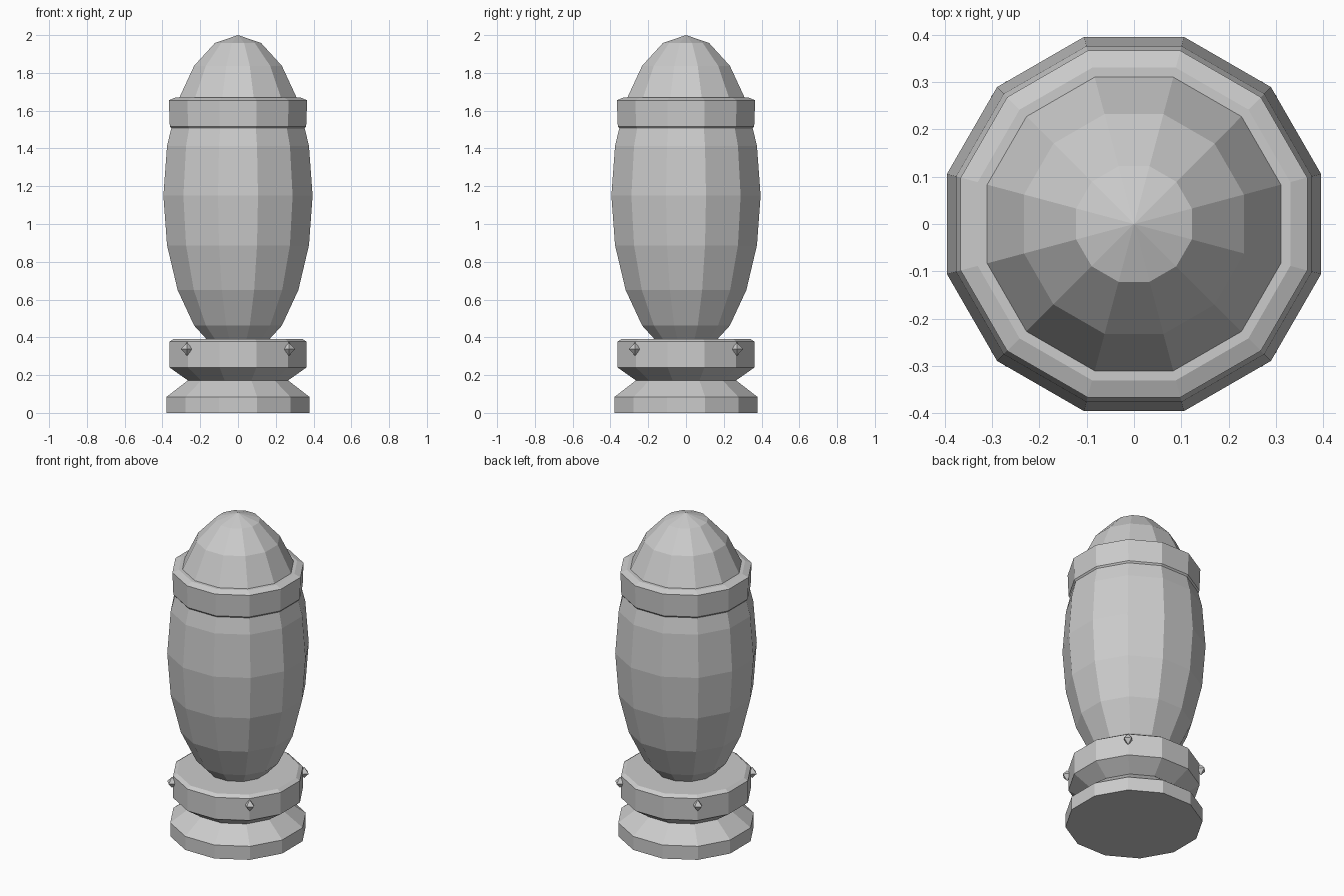
import bpy, bmesh, math
from mathutils import Matrix

if "Cube" in bpy.data.objects:
    bpy.data.objects.remove(bpy.data.objects["Cube"])

SIDES = 12
TURN = math.radians(15)        # flats face the axes
K = 1 / math.cos(TURN)         # flat half-width -> corner radius

grey = bpy.data.materials.new("plain grey")
grey.diffuse_color = (0.6, 0.6, 0.6, 1)
grey.use_nodes = True
grey.node_tree.nodes["Principled BSDF"].inputs["Base Color"].default_value = grey.diffuse_color


def finish(name, bm):
    bmesh.ops.recalc_face_normals(bm, faces=bm.faces)
    mesh = bpy.data.meshes.new(name)
    bm.to_mesh(mesh)
    bm.free()
    mesh.materials.append(grey)
    obj = bpy.data.objects.new(name, mesh)
    bpy.context.collection.objects.link(obj)
    return obj


def turned(name, profile):
    """Closed 12-sided turning from (half-width, height) points."""
    bm = bmesh.new()
    rings = []
    for w, z in profile:
        rings.append([bm.verts.new((w * K * math.cos(TURN + i * math.tau / SIDES),
                                    w * K * math.sin(TURN + i * math.tau / SIDES), z))
                      for i in range(SIDES)])
    for a, b in zip(rings, rings[1:]):
        for i in range(SIDES):
            j = (i + 1) % SIDES
            bm.faces.new((a[i], a[j], b[j], b[i]))
    bm.faces.new(rings[0])
    bm.faces.new(rings[-1])
    return finish(name, bm)


# Foot, waist and lower collar
turned("foot", [(0.378, 0), (0.378, 0.085), (0.265, 0.172)])
turned("lower_collar", [(0.265, 0.172), (0.362, 0.24), (0.362, 0.377), (0.34, 0.392)])

# Egg-shaped body with domed tip
bm = bmesh.new()
bmesh.ops.create_uvsphere(
    bm, u_segments=SIDES, v_segments=10, radius=1,
    matrix=Matrix.Translation((0, 0, 1.15)) @ Matrix.Rotation(TURN, 4, 'Z')
    @ Matrix.Diagonal((0.395 * K, 0.395 * K, 0.85, 1)))
finish("body", bm)

# Upper collar band
turned("upper_collar", [(0.353, 1.507), (0.361, 1.517), (0.366, 1.655), (0.33, 1.67)])

# Four diamond studs on the lower collar corners
for n, (sx, sy) in enumerate([(1, -1), (1, 1), (-1, 1), (-1, -1)]):
    bm = bmesh.new()
    bmesh.ops.create_uvsphere(
        bm, u_segments=4, v_segments=2, radius=1,
        matrix=Matrix.Translation((0.27 * sx, 0.27 * sy, 0.338))
        @ Matrix.Diagonal((0.032, 0.032, 0.035, 1)))
    finish(f"stud_{n + 1}", bm)
